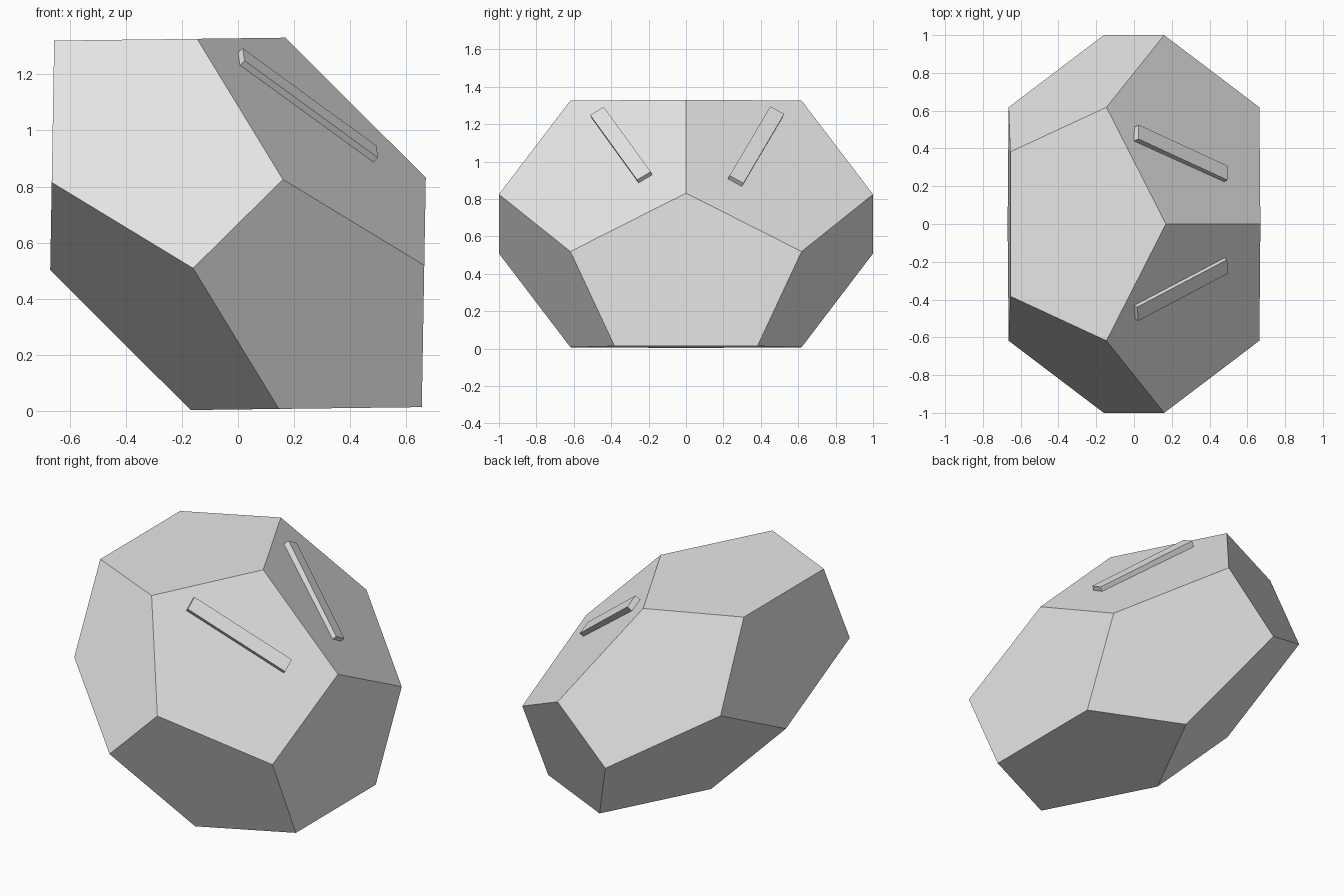
import bpy
import bmesh
from math import radians, sqrt
from mathutils import Matrix, Vector

cube = bpy.data.objects.get("Cube")
if cube:
    bpy.data.objects.remove(cube, do_unlink=True)

grey = bpy.data.materials.new("plain grey")
grey.use_nodes = True
grey.diffuse_color = (0.8, 0.8, 0.8, 1)
grey.node_tree.nodes["Principled BSDF"].inputs["Base Color"].default_value = (0.8, 0.8, 0.8, 1)


def finish(name, bm):
    bmesh.ops.recalc_face_normals(bm, faces=bm.faces)
    mesh = bpy.data.meshes.new(name)
    bm.to_mesh(mesh)
    bm.free()
    mesh.materials.append(grey)
    obj = bpy.data.objects.new(name, mesh)
    bpy.context.collection.objects.link(obj)
    return obj


# Twelve-sided body: a regular dodecahedron squashed along one diagonal
phi = (1 + sqrt(5)) / 2
a, b = 1 / phi, 1 / phi ** 2
long_axis = Vector((-0.655, 0, 0.653))
short_axis = Vector((0.419, 0, 0.414))
centre = Vector((0, 0, 0.667))

corners = [(i * a, j * a, k * a) for i in (-1, 1) for j in (-1, 1) for k in (-1, 1)]
for i in (-1, 1):
    for j in (-1, 1):
        corners += [(0, i * b, j), (i * b, j, 0), (j, 0, i * b)]

bm = bmesh.new()
for u, y, v in corners:
    bm.verts.new(centre + short_axis * u + long_axis * v + Vector((0, y, 0)))
bmesh.ops.convex_hull(bm, input=bm.verts)
bmesh.ops.dissolve_limit(bm, angle_limit=radians(3), verts=bm.verts, edges=bm.edges)
finish("faceted_body", bm)


# Flat bars lying on the two upper right-hand facets
def bar(name, upper, lower, facet_normal, thickness, width=0.085):
    upper, lower = Vector(upper), Vector(lower)
    along = (lower - upper).normalized()
    across = Vector(facet_normal).cross(along).normalized()
    out = along.cross(across)
    rotation = Matrix((along, across, out)).transposed().to_4x4()
    middle = (upper + lower) / 2 - out * thickness / 2
    size = Matrix.Diagonal(((lower - upper).length, width, thickness, 1))
    bm = bmesh.new()
    bmesh.ops.create_cube(bm, size=1, matrix=Matrix.Translation(middle) @ rotation @ size)
    finish(name, bm)


bar("front_bar", (0.02, -0.476, 1.271), (0.496, -0.225, 0.924), (0.663, -0.342, 0.666), 0.03)
bar("back_bar", (0.024, 0.488, 1.275), (0.496, 0.27, 0.905), (0.663, 0.342, 0.666), 0.04)
